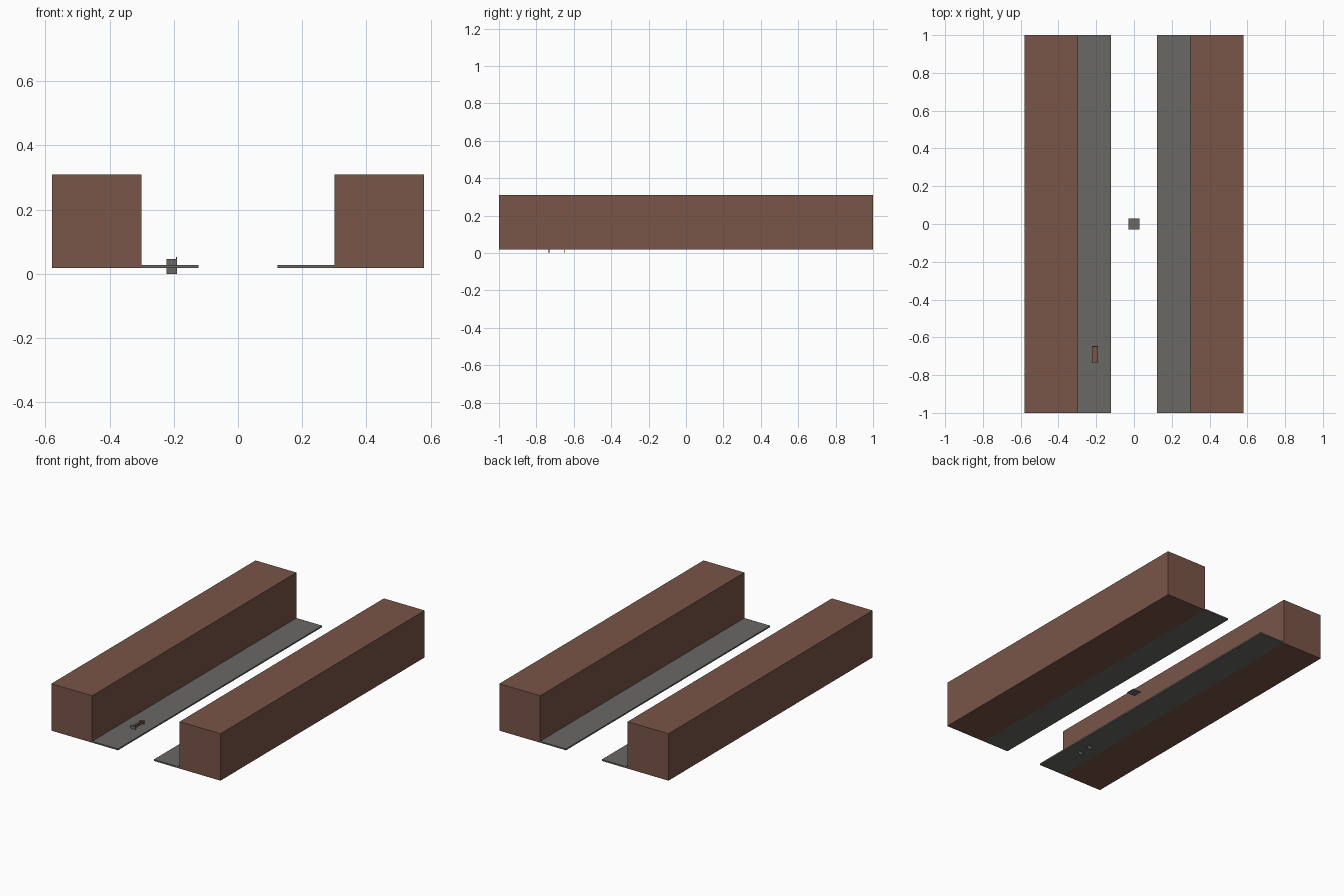
import bpy
import bmesh

if "Cube" in bpy.data.objects:
    bpy.data.objects.remove(bpy.data.objects["Cube"])


def material(name, rgb):
    m = bpy.data.materials.new(name)
    m.diffuse_color = (*rgb, 1)
    m.use_nodes = True
    m.node_tree.nodes["Principled BSDF"].inputs["Base Color"].default_value = m.diffuse_color
    return m


brown = material("brown", (0.191, 0.091, 0.065))
grey = material("grey", (0.142, 0.140, 0.130))


def box(name, lo, hi, mat):
    """Axis-aligned box between two corners."""
    bm = bmesh.new()
    bmesh.ops.create_cube(bm, size=1)
    for v in bm.verts:
        v.co = [(a + b) / 2 + c * (b - a) for a, b, c in zip(lo, hi, v.co)]
    mesh = bpy.data.meshes.new(name)
    bm.to_mesh(mesh)
    bm.free()
    mesh.materials.append(mat)
    ob = bpy.data.objects.new(name, mesh)
    bpy.context.collection.objects.link(ob)
    return ob


# Long building blocks with a walkway slab along each inner side
BASE = 0.019
for side, s in (("left", -1), ("right", 1)):
    for part, a, b, top, mat in (("building", 0.30, 0.58, 0.31, brown),
                                 ("walkway", 0.123, 0.30, 0.028, grey)):
        x0, x1 = sorted((s * a, s * b))
        box(f"{side}_{part}", (x0, -1, BASE), (x1, 1, top), mat)

# Flat square tile in the middle of the gap
bpy.ops.mesh.primitive_plane_add(size=0.06, location=(0, 0, BASE))
tile = bpy.context.object
tile.name = "centre_tile"
tile.data.materials.append(grey)

# Small bench: two end frames, seat and backrest
for side, y in (("front", -0.732), ("back", -0.648)):
    box(f"bench_{side}_frame", (-0.222, y - 0.002, 0), (-0.19, y + 0.002, 0.047), grey)
box("bench_seat", (-0.222, -0.73, 0.036), (-0.193, -0.65, 0.039), brown)
box("bench_backrest", (-0.193, -0.734, 0.038), (-0.19, -0.646, 0.053), brown)
